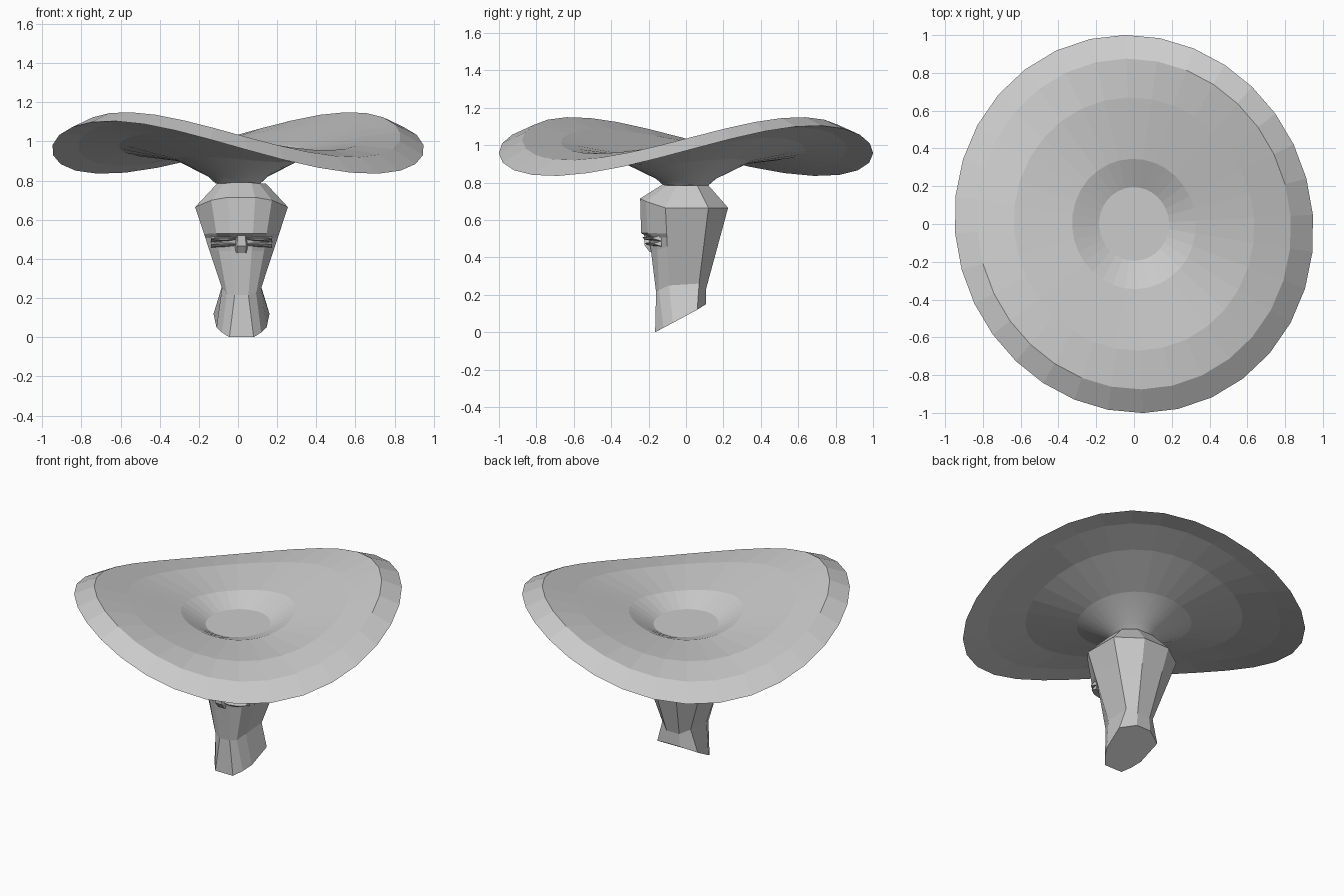
import bpy, bmesh, math
from mathutils import Vector

cube = bpy.data.objects.get("Cube")
if cube:
    bpy.data.objects.remove(cube, do_unlink=True)

grey = bpy.data.materials.new("stone_grey")
grey.use_nodes = True
grey.diffuse_color = (0.6, 0.6, 0.6, 1)
grey.node_tree.nodes["Principled BSDF"].inputs["Base Color"].default_value = (0.6, 0.6, 0.6, 1)
CENTRE_X = 0.018


def loft(name, rings, smooth_bands=(), cap_start=True, cap_end=True):
    """Skin a list of equal-length closed rings of points."""
    bm = bmesh.new()
    loops = [[bm.verts.new(p) for p in ring] for ring in rings]
    n = len(loops[0])
    for b, (lo, hi) in enumerate(zip(loops, loops[1:])):
        for i in range(n):
            j = (i + 1) % n
            face = bm.faces.new((lo[i], lo[j], hi[j], hi[i]))
            face.smooth = b in smooth_bands
    if cap_start:
        bm.faces.new(loops[0])
    if cap_end:
        bm.faces.new(loops[-1])
    bmesh.ops.recalc_face_normals(bm, faces=bm.faces)
    mesh = bpy.data.meshes.new(name)
    bm.to_mesh(mesh)
    bm.free()
    mesh.materials.append(grey)
    obj = bpy.data.objects.new(name, mesh)
    bpy.context.collection.objects.link(obj)
    return obj


# Wide warped brim: profile of radius, height and saddle strength
def brim_ring(radius, height, warp, n=32):
    ring = []
    for i in range(n):
        a = math.tau * (i + 0.25) / n
        wave = math.sin(2 * a)
        r = radius * (1 - 0.02 * wave * radius)
        ring.append((0.95 * r * math.cos(a), r * math.sin(a), height + warp * wave))
    return ring


profile = [
    (0.12, 0.785, 0), (0.16, 0.82, 0), (0.34, 0.91, 0.015),   # underside funnel
    (0.64, 0.98, 0.06), (0.86, 0.985, 0.11),                  # underside of brim
    (1.0, 0.97, 0.135),                                       # rim
    (0.875, 1.035, 0.115), (0.67, 1.02, 0.065),               # top of brim
    (0.345, 0.96, 0.02), (0.195, 0.89, 0),                    # dish and its floor
]
loft("saddle_brim", [brim_ring(*p) for p in profile], smooth_bands=(0, 1))


# Tapered head: half sections from front middle round to back
def mirrored(half):
    right = [(CENTRE_X + x, y, z) for x, y, z in half]
    left = [(CENTRE_X - x, y, z) for x, y, z in reversed(half)]
    return right + left


neck = [(.05, -.125, .79), (.09, -.10, .785), (.125, -.05, .785), (.125, .06, .785), (.06, .12, .785)]
crown = [(.07, -.245, .715), (.155, -.215, .70), (.237, -.11, .665), (.237, .12, .665), (.09, .225, .665)]
jaw = [(.035, -.16, .215), (.075, -.145, .225), (.10, -.09, .25), (.10, .07, .26), (.045, .107, .23)]
foot = [(.062, -.165, 0), (.10, -.12, .024), (.128, -.07, .05), (.143, .06, .12), (.05, .107, .15)]


def between(t, front_y, front_z):
    """Section part way from crown to jaw with its own front edge."""
    half = [tuple(Vector(a).lerp(Vector(b), t)) for a, b in zip(crown, jaw)]
    half[0] = (half[0][0], front_y, front_z)
    half[1] = (half[1][0], front_y + 0.035, front_z)
    return half


brow = between(0.33, -0.24, 0.53)
socket = between(0.38, -0.20, 0.505)
cheek = between(0.50, -0.188, 0.44)
loft("head", [mirrored(s) for s in (neck, crown, brow, socket, cheek, jaw, foot)])


# Slit eyes: an upper and a lower lid on each side
def lid(name, side, z, depth, height):
    rings = []
    for u, swell in ((0.03, 0.5), (0.07, 1), (0.11, 1), (0.155, 0.4)):
        x = CENTRE_X + side * u
        back = -0.17 + u * 0.25
        front = back - depth * swell - 0.03
        rings.append([(x, back, z + height), (x, front, z + height * 0.3 * swell),
                      (x, front + 0.01, z - height * 0.5 * swell), (x, back, z - height)])
    loft(name, rings)


for side, word in ((1, "left"), (-1, "right")):
    lid(word + "_upper_lid", side, 0.503, 0.05, 0.016)
    lid(word + "_lower_lid", side, 0.473, 0.038, 0.014)

# Small nose bridge between the eyes
loft("nose_bridge", [
    [(CENTRE_X + s * w, y, z) for s, y in ((-1, -.17), (-.6, f), (.6, f), (1, -.17))]
    for w, f, z in ((.035, -.195, .43), (.04, -.222, .465), (.03, -.225, .53))
])
